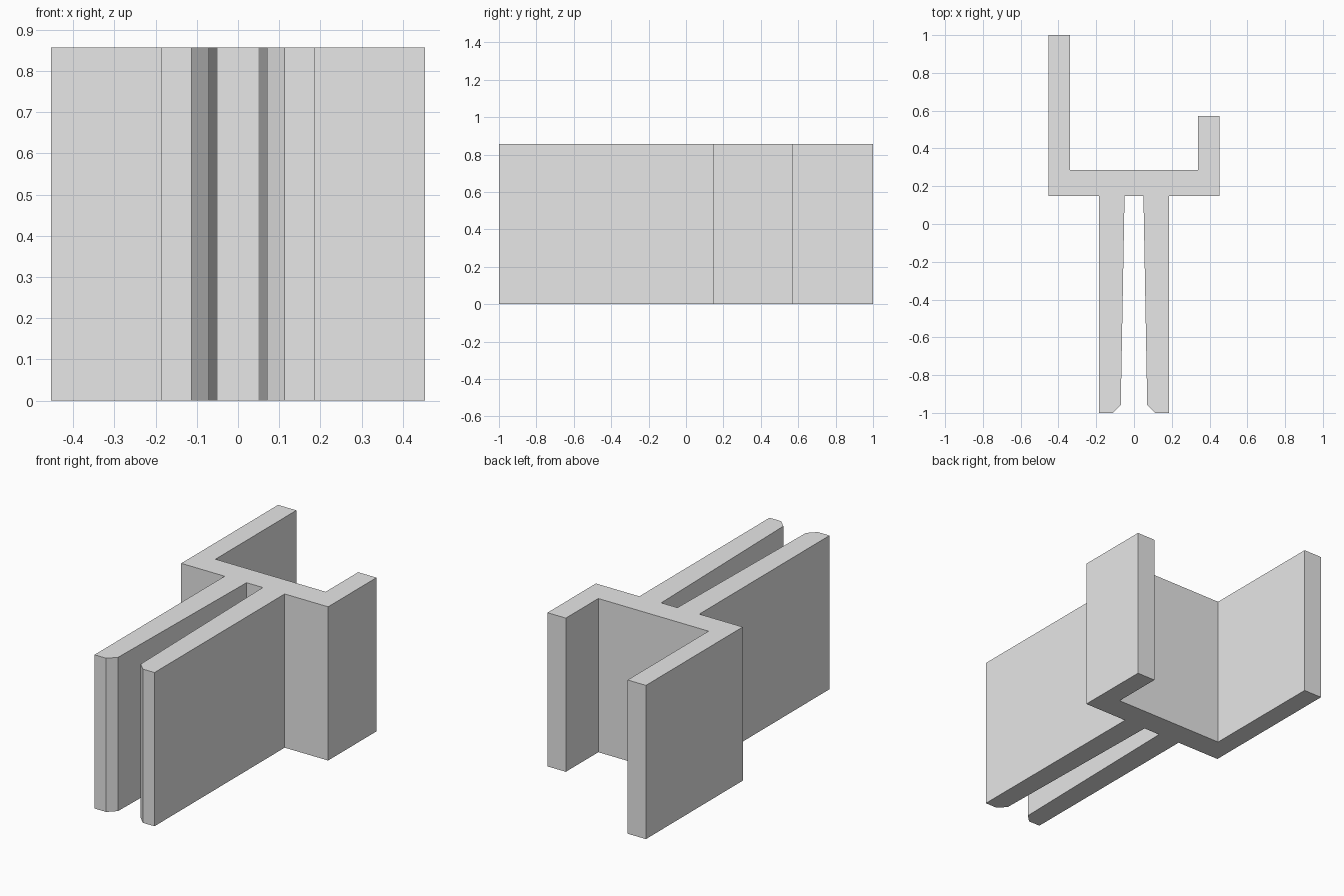
import bpy
import bmesh

cube = bpy.data.objects.get("Cube")
if cube:
    bpy.data.objects.remove(cube, do_unlink=True)

HEIGHT = 0.857

# Plain grey material
grey = bpy.data.materials.new("light_grey")
grey.use_nodes = True
colour = (0.8, 0.8, 0.8, 1)
grey.diffuse_color = colour
grey.node_tree.nodes["Principled BSDF"].inputs["Base Color"].default_value = colour


def half_outline(arm_end):
    """One half of the section, from the slot bottom round to the channel floor."""
    return [
        (0.05, 0.147),                     # slot bottom
        (0.07, -0.957), (0.113, -1),       # tapered prong with chamfered tip
        (0.185, -1), (0.185, 0.147),       # outer prong face
        (0.453, 0.147), (0.453, arm_end),  # channel base and outer arm
        (0.34, arm_end), (0.34, 0.287),    # arm end and channel floor
    ]


# Left half has the short arm, right half the long one
left = half_outline(0.573)
right = [(-x, y) for x, y in reversed(half_outline(1))]

# Extrude the section upwards
bm = bmesh.new()
section = bm.faces.new([bm.verts.new((x, y, 0)) for x, y in left + right])
extruded = bmesh.ops.extrude_face_region(bm, geom=[section], use_keep_orig=True)
top = [v for v in extruded["geom"] if isinstance(v, bmesh.types.BMVert)]
bmesh.ops.translate(bm, verts=top, vec=(0, 0, HEIGHT))
bmesh.ops.recalc_face_normals(bm, faces=bm.faces)

mesh = bpy.data.meshes.new("channel_clip")
bm.to_mesh(mesh)
bm.free()
mesh.materials.append(grey)
clip = bpy.data.objects.new("channel_clip", mesh)
bpy.context.collection.objects.link(clip)
